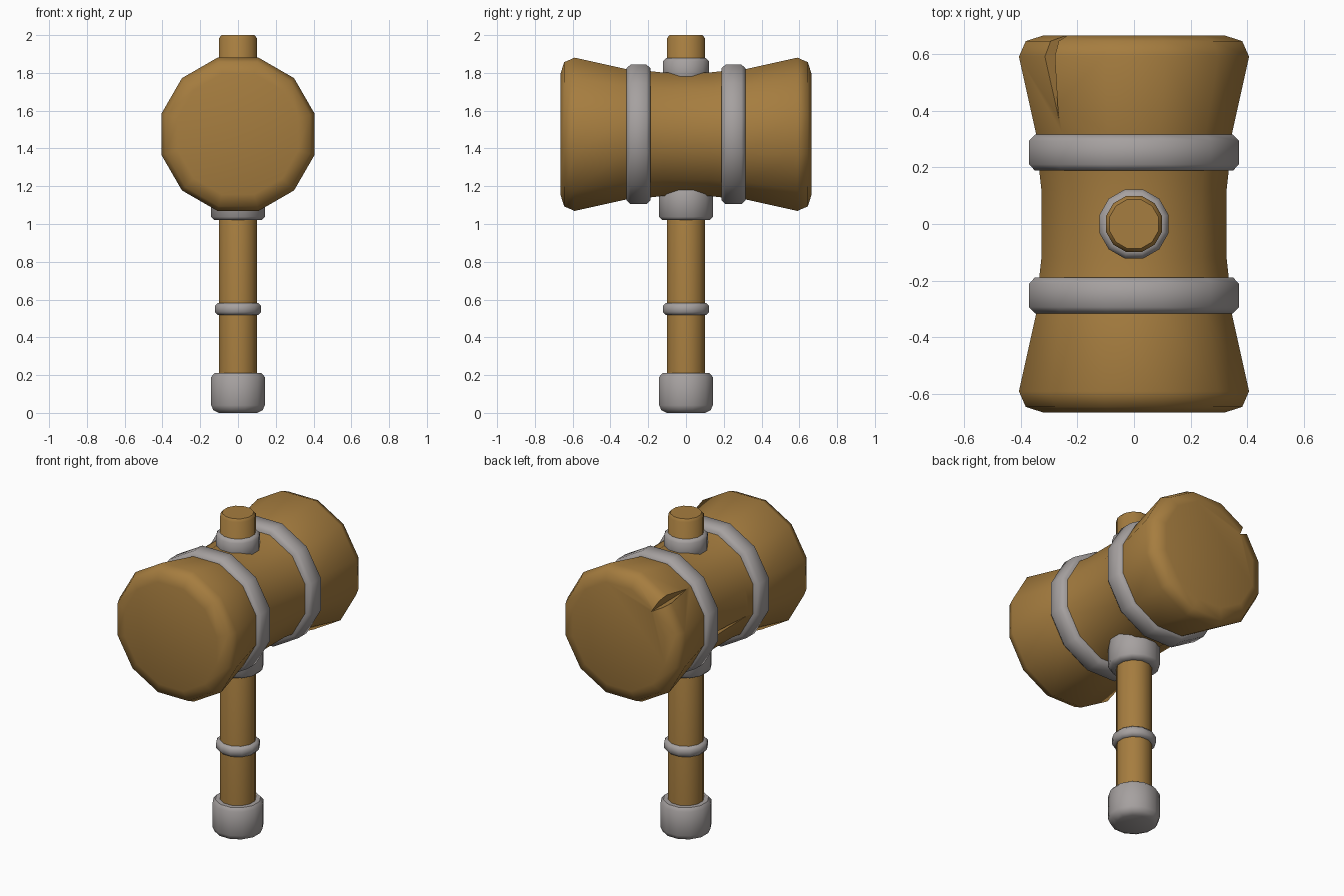
import bpy, bmesh, math
from mathutils import Vector

if "Cube" in bpy.data.objects:
    bpy.data.objects.remove(bpy.data.objects["Cube"])

HEAD_Z = 1.475
SIDES = 12


def material(name, rgb):
    m = bpy.data.materials.new(name)
    m.diffuse_color = (*rgb, 1)
    m.use_nodes = True
    m.node_tree.nodes["Principled BSDF"].inputs["Base Color"].default_value = m.diffuse_color
    return m


wood = material("brown wood", (0.38, 0.205, 0.05))
metal = material("grey metal", (0.38, 0.355, 0.35))


def make_object(name, bm, mat):
    bmesh.ops.recalc_face_normals(bm, faces=bm.faces)
    me = bpy.data.meshes.new(name)
    bm.to_mesh(me)
    bm.free()
    ob = bpy.data.objects.new(name, me)
    bpy.context.collection.objects.link(ob)
    if mat:
        me.materials.append(mat)
    return ob


def select(ob):
    bpy.ops.object.select_all(action='DESELECT')
    ob.select_set(True)
    bpy.context.view_layer.objects.active = ob


def smooth(ob, angle=50):
    select(ob)
    bpy.ops.object.shade_smooth_by_angle(angle=math.radians(angle))


def lathe(name, profile, mat, along_y=False, ring=False):
    """Twelve-sided turned part; profile is (radius, height)."""
    bm = bmesh.new()
    rows = []
    for r, h in profile:
        row = []
        for i in range(SIDES):
            a = math.radians(15 + 360 * i / SIDES)
            c, s = r * math.cos(a), r * math.sin(a)
            row.append(bm.verts.new((c, h, HEAD_Z + s) if along_y else (c, s, h)))
        rows.append(row)
    pairs = list(zip(rows, rows[1:]))
    if ring:
        pairs.append((rows[-1], rows[0]))
    else:
        bm.faces.new(rows[0])
        bm.faces.new(rows[-1])
    for a, b in pairs:
        for i in range(SIDES):
            j = (i + 1) % SIDES
            bm.faces.new((a[i], a[j], b[j], b[i]))
    return make_object(name, bm, mat)


def band(name, inner, outer, h0, h1, bevel, along_y=False):
    prof = [(inner, h0), (outer - bevel, h0), (outer, h0 + bevel),
            (outer, h1 - bevel), (outer - bevel, h1), (inner, h1)]
    smooth(lathe(name, prof, metal, along_y, ring=True))


def crack(target, angle, tip, end, r_tip, r_in, r_out, half):
    """Cut a tapering wedge into the head along its axis."""
    a = math.radians(angle)
    out = Vector((math.cos(a), 0, math.sin(a)))
    side = Vector((-math.sin(a), 0, math.cos(a)))
    base = Vector((0, 0, HEAD_Z))
    pt = lambda r, y, s: base + out * r + side * s + Vector((0, y, 0))
    bm = bmesh.new()
    v = [bm.verts.new(p) for p in (pt(r_tip, tip, 0), pt(r_in, end, 0),
                                   pt(r_out, end, half), pt(r_out, end, -half))]
    for f in ((0, 1, 2), (0, 2, 3), (0, 3, 1), (1, 3, 2)):
        bm.faces.new([v[i] for i in f])
    cutter = make_object("crack_cutter", bm, wood)
    cutter.hide_render = True
    select(target)
    mod = target.modifiers.new("crack", 'BOOLEAN')
    mod.operation = 'DIFFERENCE'
    mod.solver = 'EXACT'
    mod.object = cutter
    bpy.ops.object.modifier_apply(modifier=mod.name)
    bpy.data.objects.remove(cutter)


# Flared wooden head, mirrored about its middle
half = [(0.338, 0.12), (0.346, 0.19), (0.358, 0.32), (0.42, 0.59),
        (0.395, 0.645), (0.33, 0.665)]
head = lathe("hammer_head", [(r, -y) for r, y in reversed(half)] + half, wood, along_y=True)
crack(head, 136, 0.35, 0.70, 0.372, 0.31, 0.50, 0.06)
crack(head, 195, -0.15, 0.27, 0.341, 0.29, 0.40, 0.055)
smooth(head)

# Metal bands round the head
for label, s in (("front", -1), ("back", 1)):
    y0, y1 = sorted((s * 0.188, s * 0.315))
    band(label + "_head_band", 0.30, 0.383, y0, y1, 0.022, along_y=True)

# Handle running through the head
smooth(lathe("handle", [(0.103, 0.1), (0.103, 1.985), (0.09, 2.0)], wood))

# Metal fittings on the handle
band("top_collar", 0.098, 0.126, 1.74, 1.88, 0.018)
band("lower_collar", 0.098, 0.147, 1.02, 1.22, 0.018)
band("grip_ring", 0.098, 0.126, 0.518, 0.582, 0.016)
smooth(lathe("pommel", [(0.105, 0.0), (0.135, 0.014), (0.147, 0.04), (0.147, 0.19),
                        (0.13, 0.21)], metal))
